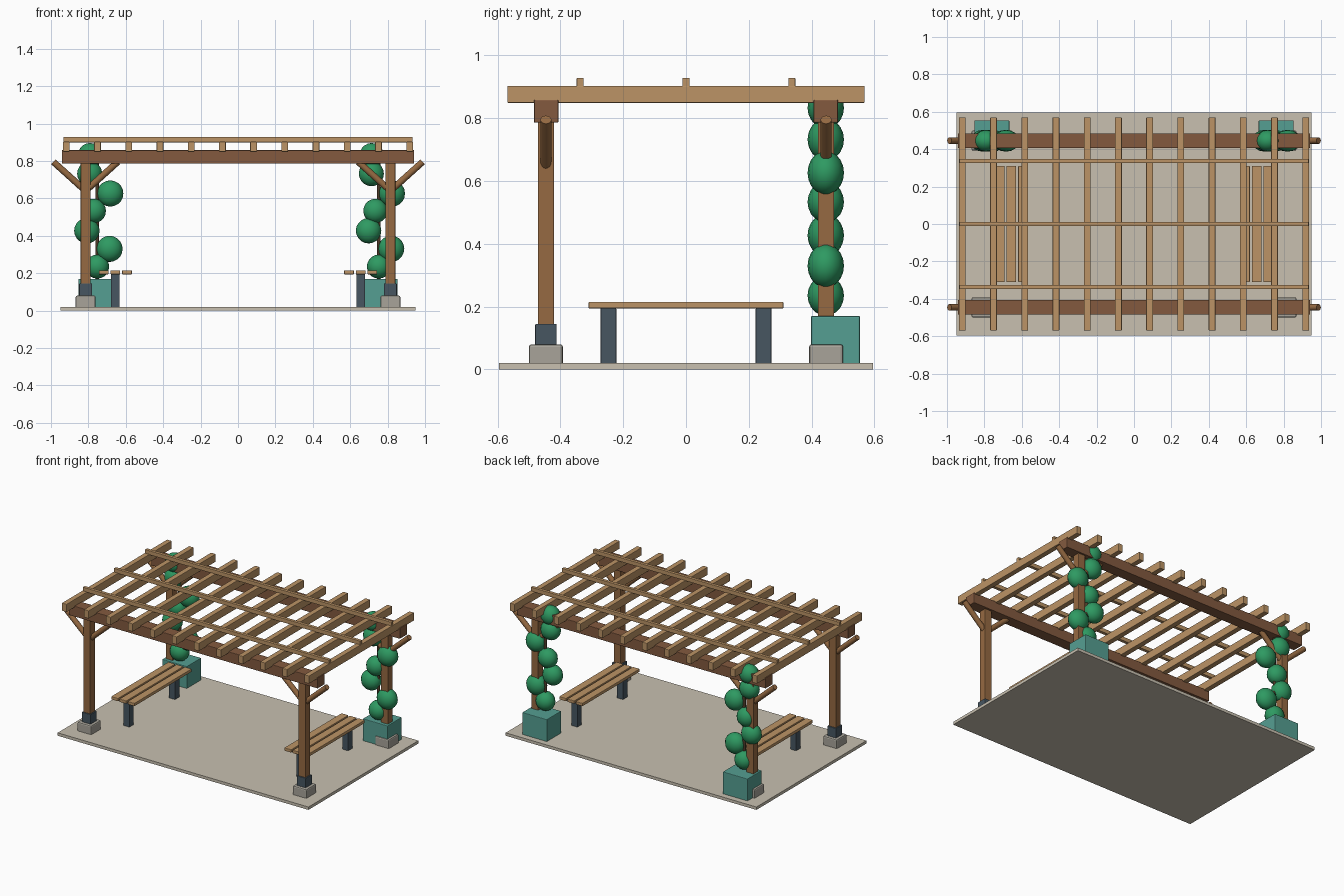
import bpy
from mathutils import Vector

if "Cube" in bpy.data.objects:
    bpy.data.objects.remove(bpy.data.objects["Cube"])


def mat(name, hex_code):
    m = bpy.data.materials.new(name)
    srgb = [int(hex_code[i:i + 2], 16) / 255 for i in (0, 2, 4)]
    m.diffuse_color = [((c + 0.055) / 1.055) ** 2.4 for c in srgb] + [1]
    m.use_nodes = True
    m.node_tree.nodes["Principled BSDF"].inputs["Base Color"].default_value = m.diffuse_color
    return m


POST = mat("post_wood", "966A42")
BEAM = mat("beam_wood", "835A3F")
LIGHT = mat("light_wood", "BC9466")
STONE = mat("stone", "A8A49A")
PAVING = mat("paving", "C8C0B0")
METAL = mat("metal", "475661")
TEAL = mat("planter_teal", "559F92")
LEAF = mat("leaf", "2E9A62")
STEM = mat("stem", "4E3B28")


def finish(ob, name, material):
    ob.name = name
    ob.data.materials.append(material)
    return ob


def box(name, x, y, z, material, bevel=0.003):
    """Box from (min, max) ranges on each axis."""
    r = (x, y, z)
    bpy.ops.mesh.primitive_cube_add(size=1, location=[(a + b) / 2 for a, b in r])
    ob = bpy.context.object
    ob.scale = [b - a for a, b in r]
    bpy.ops.object.transform_apply(location=False, rotation=False, scale=True)
    if bevel:
        mod = ob.modifiers.new("bevel", "BEVEL")
        mod.width, mod.segments = bevel, 2
    return finish(ob, name, material)


def mid(c, w):
    return (c - w / 2, c + w / 2)


def rod(name, p, q, radius, material):
    p, q = Vector(p), Vector(q)
    bpy.ops.mesh.primitive_cylinder_add(vertices=16, radius=radius, depth=(q - p).length,
                                        location=(p + q) / 2)
    ob = bpy.context.object
    ob.rotation_euler = (q - p).to_track_quat("Z", "Y").to_euler()
    bpy.ops.object.shade_smooth_by_angle()
    return finish(ob, name, material)


# Paved base
box("paved_base", (-0.95, 0.95), (-0.595, 0.595), (0, 0.02), PAVING, 0)

# Posts with footings, metal shoes and diagonal braces
PX, PY = 0.815, 0.446
for sx in (-1, 1):
    for sy in (-1, 1):
        x, y = sx * PX, sy * PY
        box("footing", mid(x, 0.106), mid(y, 0.108), (0.01, 0.08), STONE, 0.008)
        box("post_shoe", mid(x, 0.068), mid(y, 0.068), (0.07, 0.145), METAL)
        box("post", mid(x, 0.052), mid(y, 0.052), (0.08, 0.80), POST)
        for d in (-1, 1):
            rod("brace", (x, y, 0.64), (x + d * 0.172, y, 0.795), 0.0175, POST)

# Main beams
for sy in (-1, 1):
    box("beam", (-0.942, 0.942), mid(sy * 0.445, 0.078), (0.786, 0.858), BEAM)

# Rafters
for i in range(12):
    box("rafter", mid(-0.918 + i * 1.836 / 11, 0.036), (-0.569, 0.569), (0.849, 0.903), LIGHT)

# Thin top battens
for y in (-0.337, 0, 0.337):
    box("top_batten", (-0.933, 0.933), mid(y, 0.022), (0.9, 0.928), LIGHT, 0.002)

# Benches
for sx in (-1, 1):
    for k in (-1, 0, 1):
        box("bench_slat", mid(sx * 0.656 + k * 0.0625, 0.052), (-0.31, 0.31), (0.194, 0.215), LIGHT)
    for sy in (-1, 1):
        box("bench_leg", mid(sx * 0.656, 0.046), mid(sy * 0.247, 0.05), (0.015, 0.195), METAL)

# Planters with climbing vines: (x offset, height, radius) of each leaf clump
CLUMPS = [(0, 0.235, 0.064), (0.066, 0.33, 0.07), (-0.055, 0.427, 0.068), (-0.018, 0.533, 0.065),
          (0.07, 0.626, 0.07), (-0.04, 0.732, 0.067), (-0.038, 0.832, 0.064)]
for cx in (-0.753, 0.753):
    box("planter", mid(cx + (-0.007 if cx < 0 else 0.007), 0.187), (0.398, 0.554),
        (0.015, 0.17), TEAL, 0.004)
    rod("vine_stem", (cx, 0.445, 0.16), (cx, 0.445, 0.85), 0.01, STEM)
    for dx, z, r in CLUMPS:
        bpy.ops.mesh.primitive_uv_sphere_add(segments=16, ring_count=10, radius=1,
                                             location=(cx + dx, 0.445, z))
        ob = bpy.context.object
        ob.scale = (r, 0.058, r)
        bpy.ops.object.shade_smooth()
        finish(ob, "leaf_clump", LEAF)
